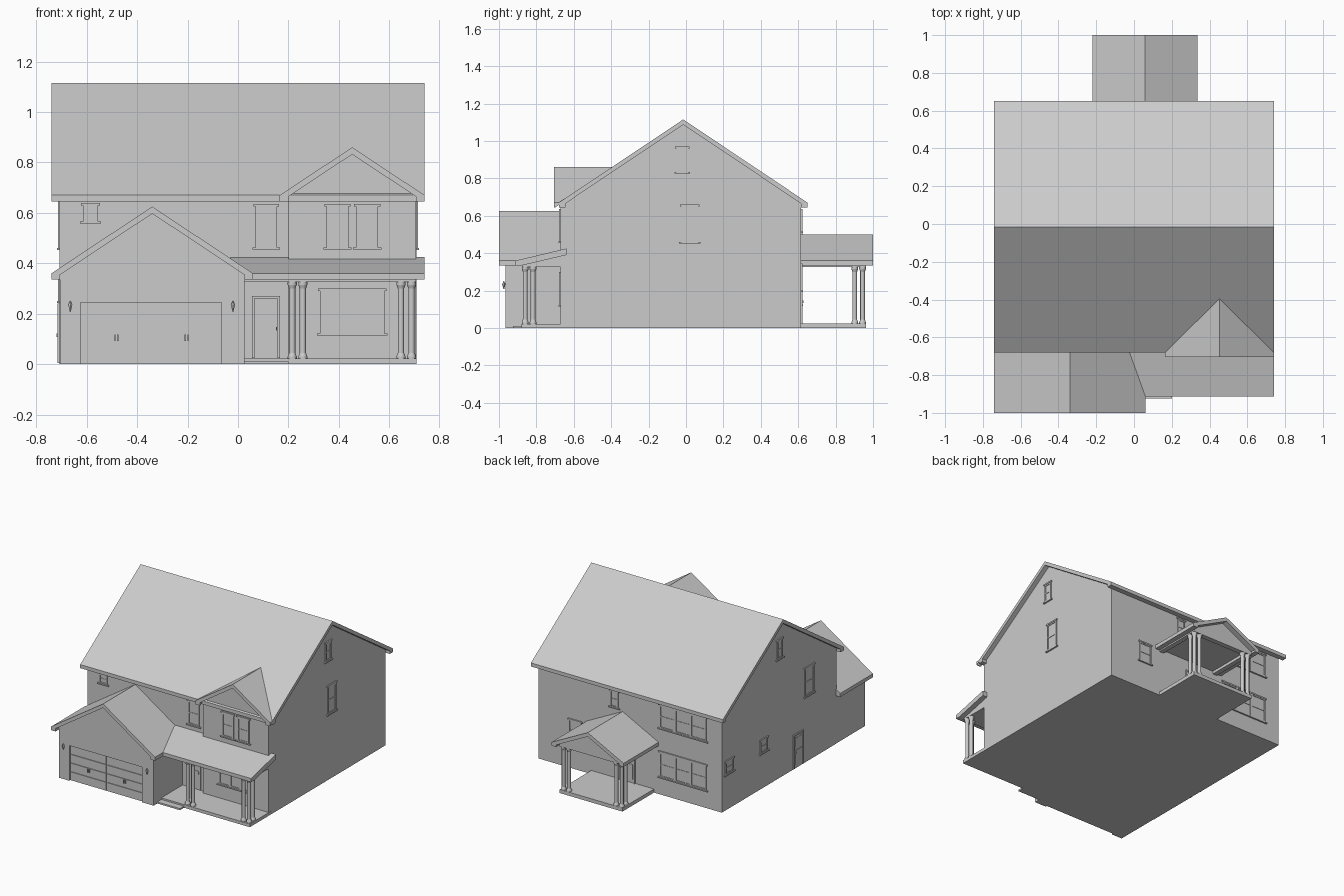
import bpy, bmesh, math
from mathutils import Vector

cube = bpy.data.objects.get("Cube")
if cube:
    bpy.data.objects.remove(cube, do_unlink=True)

GREY = (0.6, 0.6, 0.6, 1)
mat = bpy.data.materials.new("plain grey")
mat.use_nodes = True
mat.diffuse_color = GREY
mat.node_tree.nodes["Principled BSDF"].inputs["Base Color"].default_value = GREY


def finish(name, bm):
    bmesh.ops.recalc_face_normals(bm, faces=bm.faces[:])
    me = bpy.data.meshes.new(name)
    bm.to_mesh(me)
    bm.free()
    me.materials.append(mat)
    ob = bpy.data.objects.new(name, me)
    bpy.context.collection.objects.link(ob)
    return ob


def boxes(name, spans):
    """One object from (x0, x1, y0, y1, z0, z1) spans."""
    bm = bmesh.new()
    for x0, x1, y0, y1, z0, z1 in spans:
        vs = bmesh.ops.create_cube(bm, size=1)["verts"]
        for v in vs:
            v.co = Vector(((x0 + x1) / 2 + v.co.x * (x1 - x0),
                           (y0 + y1) / 2 + v.co.y * (y1 - y0),
                           (z0 + z1) / 2 + v.co.z * (z1 - z0)))
    return finish(name, bm)


def prism(name, pts, axis, a, b, clip=None):
    """Extrude a (u, z) profile along an axis, optionally cut by a plane."""
    bm = bmesh.new()
    place = (lambda u, z: (a, u, z)) if axis == "x" else (lambda u, z: (u, a, z))
    face = bm.faces.new([bm.verts.new(place(*p)) for p in pts])
    ext = bmesh.ops.extrude_face_region(bm, geom=[face])["geom"]
    step = Vector((b - a, 0, 0) if axis == "x" else (0, b - a, 0))
    bmesh.ops.translate(bm, vec=step, verts=[g for g in ext if isinstance(g, bmesh.types.BMVert)])
    if clip:
        bmesh.ops.bisect_plane(bm, geom=bm.verts[:] + bm.edges[:] + bm.faces[:],
                               plane_co=clip[0], plane_no=clip[1], clear_inner=True)
    return finish(name, bm)


OVER = 0.035   # eave overhang
THICK = 0.028  # roof thickness


def gable_roof(name, axis, c, half, eave, ridge, a, b, clip=None):
    inner = half - OVER
    under = ridge - THICK - inner * (ridge - eave) / half
    low = eave - 0.025
    side = [(half, eave), (half, low), (inner, low), (inner, under)]
    pts = [(c, ridge)] + [(c + u, z) for u, z in side] + [(c, ridge - THICK)]
    pts += [(c - u, z) for u, z in reversed(side)]
    return prism(name, pts, axis, a, b, clip)


def gable_walls(name, axis, c, half, eave, ridge, a, b, base=0.0):
    inner = half - OVER
    under = ridge - THICK - inner * (ridge - eave) / half
    pts = [(c - inner, base), (c + inner, base), (c + inner, under),
           (c, ridge - THICK), (c - inner, under)]
    return prism(name, pts, axis, a, b)


# Main house and roof
gable_walls("main_walls", "x", -0.015, 0.665, 0.67, 1.115, -0.707, 0.707)
gable_roof("main_roof", "x", -0.015, 0.665, 0.67, 1.115, -0.74, 0.74)

# Front gable on the upper floor, cut where it meets the main roof
slope = (1.115 - 0.67) / 0.665
meet = ((0, -0.68, 0.658), (0, -slope, 1))
gable_walls("front_gable_walls", "y", 0.4525, 0.2875, 0.67, 0.86, -0.67, -0.6)
gable_roof("front_gable_roof", "y", 0.4525, 0.2875, 0.67, 0.86, -0.705, -0.38, meet)

# Garage
garage = gable_walls("garage_walls", "y", -0.34, 0.4, 0.36, 0.625, -0.965, -0.64)
gable_roof("garage_roof", "y", -0.34, 0.4, 0.36, 0.625, -1.0, -0.64)
cutter = boxes("garage_cutter", [(-0.625, -0.065, -1, -0.95, -0.1, 0.245)])
cutter.hide_render = True
cutter.hide_viewport = True
cut = garage.modifiers.new("door_recess", "BOOLEAN")
cut.object = cutter
cut.operation = "DIFFERENCE"
cut.solver = "EXACT"
boxes("garage_door", [(x, x + 0.276, -0.955, -0.945, z, z + 0.058)
                      for x in (-0.623, -0.343) for z in (0.001, 0.062, 0.123, 0.184)])
boxes("garage_handles", [(x + d, x + d + 0.005, -0.963, -0.953, 0.093, 0.117)
                         for x in (-0.49, -0.212) for d in (0, 0.011)])


def lathe(bm, x, y, rings, seg=12):
    for (r0, z0), (r1, z1) in zip(rings, rings[1:]):
        geo = bmesh.ops.create_cone(bm, cap_ends=True, segments=seg, radius1=r0,
                                    radius2=r1, depth=z1 - z0)
        bmesh.ops.translate(bm, vec=(x, y, (z0 + z1) / 2), verts=geo["verts"])


# Wall lamps beside the garage door
bm = bmesh.new()
for x in (-0.665, -0.02):
    lathe(bm, x, -0.974, [(0.002, 0.208), (0.009, 0.234), (0.002, 0.25)], 6)
finish("wall_lamps", bm)

# Front porch
boxes("porch_floor", [(0.02, 0.707, -0.88, -0.64, 0, 0.022)])
boxes("porch_step", [(0.025, 0.2, -0.925, -0.87, 0, 0.011)])
prism("porch_roof", [(-0.912, 0.335), (-0.912, 0.36), (-0.64, 0.425), (-0.64, 0.39),
                     (-0.875, 0.335)], "x", -0.03, 0.74)
prism("porch_ceiling", [(-0.878, 0.326), (-0.64, 0.326), (-0.64, 0.4), (-0.878, 0.345)],
      "x", 0.02, 0.705)

# Back porch
gable_roof("back_porch_roof", "y", 0.058, 0.277, 0.36, 0.5, 0.61, 1.0)
gable_walls("back_porch_gable", "y", 0.058, 0.277, 0.36, 0.5, 0.61, 0.962, 0.345)
boxes("back_porch_floor", [(-0.184, 0.3, 0.61, 0.962, 0, 0.025)])
boxes("back_porch_beams", [(-0.184, 0.3, 0.927, 0.962, 0.325, 0.35),
                           (-0.184, -0.15, 0.61, 0.95, 0.325, 0.35),
                           (0.266, 0.3, 0.61, 0.95, 0.325, 0.35)])

# Clusters of three slim posts at each porch corner
POST = [(0.018, 0.02), (0.018, 0.03), (0.0125, 0.045), (0.0125, 0.3),
        (0.018, 0.315), (0.018, 0.328)]
GAP = 0.042


def post_cluster(name, x, y, dx, dy):
    bm = bmesh.new()
    for px, py in ((x, y), (x + dx * GAP, y), (x, y + dy * GAP)):
        lathe(bm, px, py, POST)
    ob = finish(name, bm)
    ob.data.shade_smooth()
    ob.data.set_sharp_from_angle(angle=math.radians(35))


post_cluster("porch_posts_right", 0.215, -0.86, 1, 1)
post_cluster("porch_posts_left", 0.688, -0.86, -1, 1)
post_cluster("back_posts_right", -0.166, 0.944, 1, -1)
post_cluster("back_posts_left", 0.282, 0.944, -1, -1)

# Walls that carry openings: (axis of the normal, position, outward sign)
FRONT, GABLE = ("y", -0.645, -1), ("y", -0.67, -1)
BACK, LEFT, RIGHT = ("y", 0.615, 1), ("x", 0.707, 1), ("x", -0.707, -1)


def on_wall(wall, u0, u1, z0, z1, out):
    axis, pos, sign = wall
    n0, n1 = sorted((pos - sign * 0.005, pos + sign * out))
    return (u0, u1, n0, n1, z0, z1) if axis == "y" else (n0, n1, u0, u1, z0, z1)


def window(name, wall, u0, u1, z0, z1, count=1):
    t = 0.009
    parts = [on_wall(wall, u0 - 0.012, u1 + 0.012, z0 - 0.008, z0, 0.011),
             on_wall(wall, u0 - 0.008, u1 + 0.008, z1, z1 + 0.01, 0.009),
             on_wall(wall, u0, u1, z0, z1, 0.002)]
    w = (u1 - u0) / count
    for i in range(count):
        a, b, m = u0 + i * w, u0 + (i + 1) * w, (z0 + z1) / 2
        parts += [on_wall(wall, a, a + t, z0, z1, 0.007),
                  on_wall(wall, b - t, b, z0, z1, 0.007),
                  on_wall(wall, a, b, z1 - t, z1, 0.006),
                  on_wall(wall, a, b, z0, z0 + t, 0.006),
                  on_wall(wall, a, b, m - 0.004, m + 0.004, 0.005)]
    boxes(name, parts)


def door(name, wall, u0, u1, z0, z1):
    t, m = 0.01, (u0 + u1) / 2
    h = z1 - z0
    parts = [on_wall(wall, u0, u0 + t, z0, z1, 0.008), on_wall(wall, u1 - t, u1, z0, z1, 0.008),
             on_wall(wall, u0, u1, z1 - t, z1, 0.008), on_wall(wall, u0, u1, z0, z1, 0.002)]
    for lo, hi in ((0.1, 0.52), (0.62, 0.88)):
        for a, b in ((u0 + 0.018, m - 0.004), (m + 0.004, u1 - 0.018)):
            parts.append(on_wall(wall, a, b, z0 + lo * h, z0 + hi * h, 0.005))
    parts.append(on_wall(wall, u1 - 0.017, u1 - 0.012, z0 + 0.44 * h, z0 + 0.5 * h, 0.012))
    boxes(name, parts)


# Front openings
window("front_small_window", FRONT, -0.615, -0.555, 0.565, 0.63)
window("front_upper_window", FRONT, 0.07, 0.155, 0.462, 0.625)
window("gable_window_a", GABLE, 0.35, 0.438, 0.462, 0.625)
window("gable_window_b", GABLE, 0.468, 0.556, 0.462, 0.625)
window("porch_window", GABLE, 0.325, 0.58, 0.122, 0.29, 3)
door("front_door", FRONT, 0.055, 0.167, 0.025, 0.27)

# Side openings
for side, wall in (("left", LEFT), ("right", RIGHT)):
    window(side + "_attic_window", wall, -0.05, 0.01, 0.835, 0.96)
window("left_upper_window", LEFT, -0.025, 0.065, 0.46, 0.65)
window("right_upper_window", RIGHT, -0.395, -0.295, 0.46, 0.65)
window("right_lower_window_a", RIGHT, 0.115, 0.195, 0.25, 0.335)
window("right_lower_window_b", RIGHT, 0.49, 0.58, 0.25, 0.335)
door("side_door", RIGHT, -0.28, -0.17, 0.005, 0.24)

# Back openings
window("back_upper_windows", BACK, -0.59, -0.23, 0.465, 0.625, 3)
window("back_lower_windows", BACK, -0.59, -0.23, 0.125, 0.295, 3)
window("back_narrow_window", BACK, 0.09, 0.15, 0.515, 0.625)
window("back_kitchen_window", BACK, 0.375, 0.47, 0.2, 0.335)
door("back_door", BACK, -0.04, 0.08, 0.025, 0.27)
